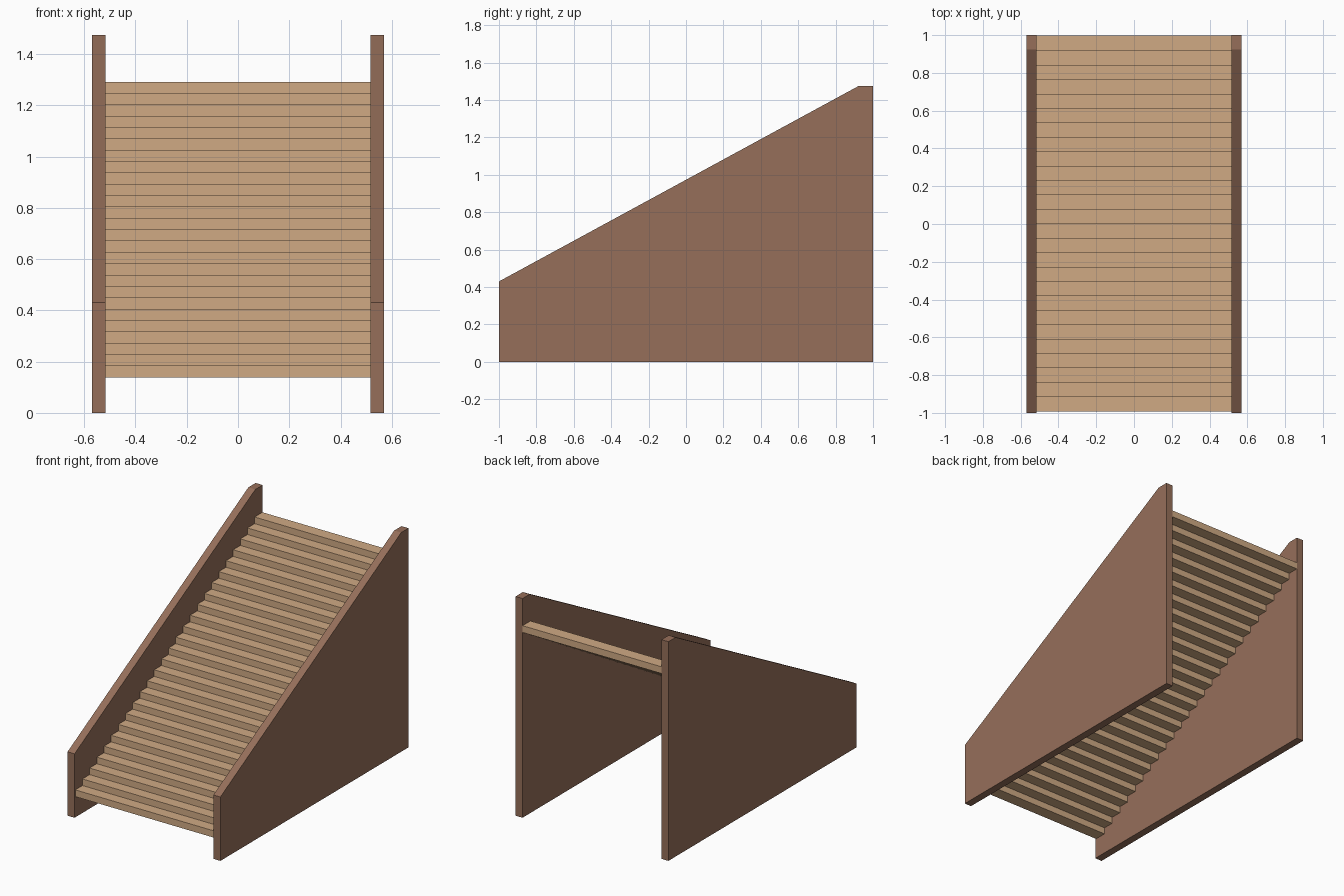
import bpy, bmesh

if "Cube" in bpy.data.objects:
    bpy.data.objects.remove(bpy.data.objects["Cube"])


def material(name, rgb):
    def lin(c):
        c /= 255
        return c / 12.92 if c <= 0.04045 else ((c + 0.055) / 1.055) ** 2.4
    m = bpy.data.materials.new(name)
    m.diffuse_color = (*[lin(c) for c in rgb], 1)
    m.use_nodes = True
    m.node_tree.nodes["Principled BSDF"].inputs["Base Color"].default_value = m.diffuse_color
    return m


def extrude_x(name, profile, x0, x1, mat):
    """Extrude a (y, z) profile from x0 to x1."""
    bm = bmesh.new()
    face = bm.faces.new([bm.verts.new((x0, y, z)) for y, z in profile])
    ext = bmesh.ops.extrude_face_region(bm, geom=[face])
    moved = [v for v in ext["geom"] if isinstance(v, bmesh.types.BMVert)]
    bmesh.ops.translate(bm, verts=moved, vec=(x1 - x0, 0, 0))
    bmesh.ops.recalc_face_normals(bm, faces=bm.faces)
    me = bpy.data.meshes.new(name)
    bm.to_mesh(me)
    bm.free()
    me.materials.append(mat)
    ob = bpy.data.objects.new(name, me)
    bpy.context.collection.objects.link(ob)
    return ob


side_brown = material("side brown", (150, 111, 90))
tread_tan = material("tread tan", (208, 170, 132))

INNER, OUTER = 0.517, 0.569

# Solid side walls with sloping top edge
wall = [(-1, 0), (1, 0), (1, 1.475), (0.923, 1.475), (-1, 0.43)]
extrude_x("side_wall_right", wall, INNER, OUTER, side_brown)
extrude_x("side_wall_left", wall, -OUTER, -INNER, side_brown)

# Open stair planks, each just overlapping the next
STEPS, RUN, RISE = 26, 0.0763, 0.0443
DEPTH, THICK = 0.0835, 0.0455
for i in range(STEPS):
    y, z = -0.992 + i * RUN, 0.139 + i * RISE
    plank = [(y, z), (y + DEPTH, z), (y + DEPTH, z + THICK), (y, z + THICK)]
    extrude_x(f"stair_tread_{i + 1}", plank, -INNER, INNER, tread_tan)
